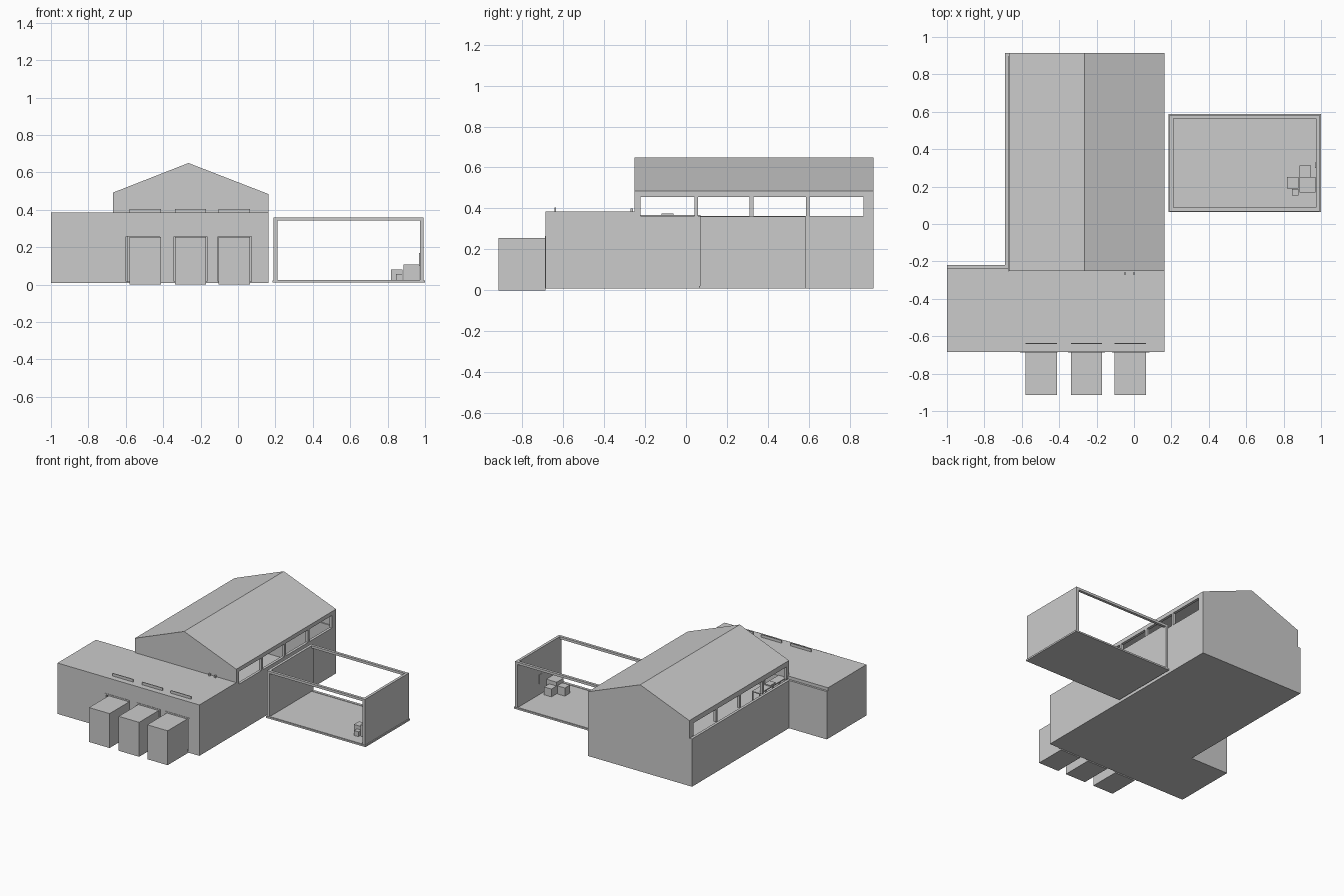
import bpy

if "Cube" in bpy.data.objects:
    bpy.data.objects.remove(bpy.data.objects["Cube"])


def mesh(name, verts, faces):
    me = bpy.data.meshes.new(name)
    me.from_pydata(verts, [], faces)
    me.update()
    ob = bpy.data.objects.new(name, me)
    bpy.context.collection.objects.link(ob)
    return ob


def box(name, x0, x1, y0, y1, z0, z1):
    v = [(x, y, z) for z in (z0, z1) for y in (y0, y1) for x in (x0, x1)]
    f = [(0, 2, 3, 1), (4, 5, 7, 6), (0, 1, 5, 4),
         (1, 3, 7, 5), (3, 2, 6, 7), (2, 0, 4, 6)]
    return mesh(name, v, f)


def prism_y(name, profile, y0, y1):
    # extrude an x-z profile along y
    n = len(profile)
    v = [(x, y, z) for y in (y0, y1) for x, z in profile]
    f = [tuple(range(n)), tuple(range(2 * n - 1, n - 1, -1))]
    f += [(i, i + n, (i + 1) % n + n, (i + 1) % n) for i in range(n)]
    return mesh(name, v, f)


L, M, R = -1.0, -0.69, 0.163           # wing left, hall left, shared right
F, S, B = -0.685, -0.22, 0.915         # front, wing back, hall back
Z0, ZW = 0.008, 0.362                  # wall base and top
T = 0.02                               # wall thickness

# floor of the L-shaped building
box("wing_floor", L, R, F, S, Z0, 0.016)
box("hall_floor", M, R, S, B, Z0, 0.016)

# outer walls
box("wing_left_wall", L, L + T, F, S, Z0, ZW)
box("wing_back_wall", L, M + T, S - T, S, Z0, ZW)
box("hall_left_wall", M, M + T, S, B, Z0, ZW)
box("hall_back_wall", M, R, B - T, B, Z0, ZW)
box("right_wall", R - T, R, F, B, Z0, ZW)

# front wall with three loading doors
doors = [(-0.61, -0.41), (-0.352, -0.156), (-0.118, 0.083)]
edges = [L] + [e for d in doors for e in d] + [R]
for i in range(0, len(edges), 2):
    box("front_wall_pier", edges[i], edges[i + 1], F, F + T, Z0, ZW)
box("front_wall_lintel", doors[0][0], doors[2][1], F, F + T, 0.265, ZW)

# door frames, docked containers and roof vents
bays = [(-0.58, -0.412), (-0.337, -0.17), (-0.103, 0.064)]
for (d0, d1), (b0, b1) in zip(doors, bays):
    box("door_frame_left", d0, d0 + 0.01, F - 0.003, F + T, Z0, 0.265)
    box("door_frame_right", d1 - 0.01, d1, F - 0.003, F + T, Z0, 0.265)
    box("door_frame_top", d0, d1, F - 0.003, F + T, 0.256, 0.266)
    box("container", b0, b1, -0.915, F, 0, 0.255)
    box("roof_vent", b0, b1, -0.642, -0.636, 0.38, 0.405)

# flat roof of the front wing
box("wing_roof", L, R, F, -0.25, ZW, 0.385)
box("wing_roof_edge", L, -0.67, -0.25, -0.235, ZW, 0.385)
for x in (-0.048, 0.0):
    box("roof_pipe", x - 0.006, x + 0.006, -0.27, -0.258, 0.385, 0.4)

# gabled roof shell with end walls
GL, GF, RX = -0.668, -0.252, -0.265
roof = [(GL, 0.455), (GL, 0.492), (RX, 0.65), (R, 0.484), (R, 0.455),
        (R - T, 0.455), (R - T, 0.468), (RX, 0.627), (GL + T, 0.472), (GL + T, 0.455)]
prism_y("gable_roof", roof, GF, B)
gable = [(GL, ZW), (GL, 0.491), (RX, 0.649), (R, 0.483), (R, ZW)]
prism_y("front_gable_wall", gable, GF, GF + 0.012)
prism_y("back_gable_wall", gable, B - 0.012, B)

# clerestory window posts on both long sides
for x in (GL, R - T):
    for y in (-0.232, 0.05, 0.32, 0.595, 0.875):
        box("window_post", x, x + T, y - 0.009, y + 0.009, ZW, 0.455)
    for y0, y1 in ((GF, -0.238), (0.884, B)):
        box("window_end", x, x + T, y0, y1, ZW, 0.455)

# storage rack seen through the first door and the windows
for z in (0.035, 0.1, 0.17, 0.24, 0.36):
    box("rack_shelf", -0.655, -0.59, -0.25, 0.07, z, z + 0.007)
for x in (-0.655, -0.598):
    for y in (-0.25, -0.09, 0.062):
        box("rack_post", x, x + 0.008, y, y + 0.008, 0.016, 0.367)
box("rack_crate", -0.65, -0.6, -0.12, -0.06, 0.367, 0.375)

# open annex: slab, end walls, frame rails
AX0, AX1, AY0, AY1 = 0.19, 0.993, 0.068, 0.583
box("annex_slab", 0.185, 1.0, AY0 - 0.004, AY1 + 0.004, 0.01, 0.022)
for x in (AX0, AX1 - T):
    box("annex_end_wall", x, x + T, AY0, AY1, 0.022, 0.36)
for y in (AY0, AY1 - T):
    box("annex_top_rail", AX0, AX1, y, y + T, 0.342, 0.36)
    box("annex_bottom_rail", AX0, AX1, y, y + T, 0.016, 0.025)

# crates in the annex
box("wall_panel", 0.968, 0.974, 0.3, 0.33, 0.1, 0.17)
box("large_crate", 0.885, 0.97, 0.168, 0.25, 0.022, 0.107)
box("back_crate", 0.885, 0.945, 0.252, 0.312, 0.022, 0.08)
box("side_crate", 0.818, 0.88, 0.19, 0.25, 0.022, 0.082)
box("small_crate", 0.845, 0.88, 0.152, 0.186, 0.022, 0.058)
